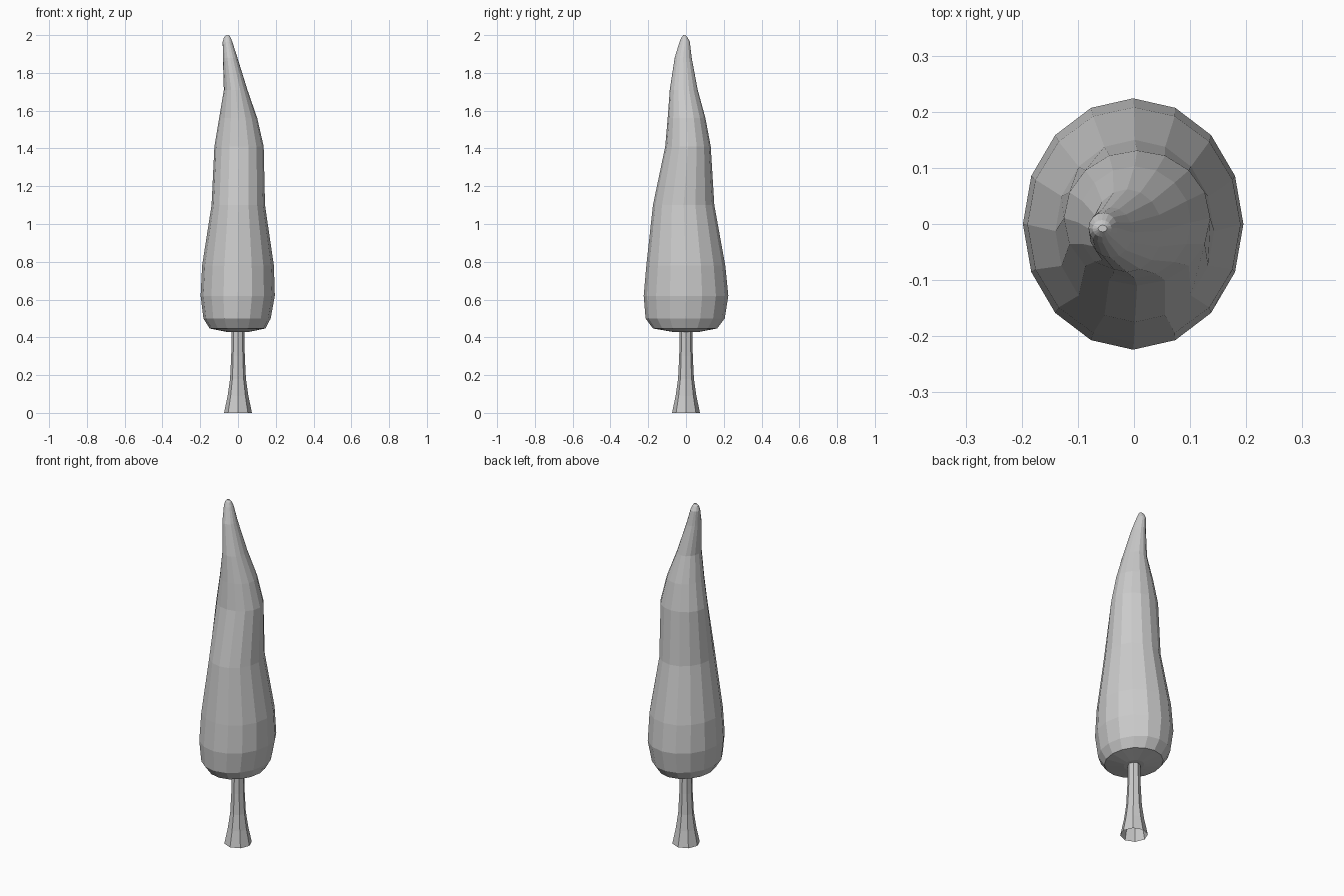
import bpy, bmesh, math


def loft(name, rings, sides, cap_bottom, cap_top):
    """Skin rings given as (z, x_min, x_max, y_min, y_max)."""
    bm = bmesh.new()
    loops = []
    for z, x0, x1, y0, y1 in rings:
        loop = []
        for i in range(sides):
            a = 2 * math.pi * i / sides
            loop.append(bm.verts.new(((x0 + x1) / 2 + (x1 - x0) / 2 * math.cos(a),
                                      (y0 + y1) / 2 + (y1 - y0) / 2 * math.sin(a), z)))
        loops.append(loop)
    for lo, hi in zip(loops, loops[1:]):
        for i in range(sides):
            j = (i + 1) % sides
            bm.faces.new((lo[i], lo[j], hi[j], hi[i]))
    if cap_bottom:
        bm.faces.new(loops[0][::-1])
    if cap_top:
        bm.faces.new(loops[-1])
    mesh = bpy.data.meshes.new(name)
    bm.to_mesh(mesh)
    bm.free()
    obj = bpy.data.objects.new(name, mesh)
    bpy.context.collection.objects.link(obj)
    return obj


# Foliage: rounded base, tall body, tip leaning to -x
loft("foliage", [
    (0.427, -0.05, 0.05, -0.06, 0.06),
    (0.447, -0.15, 0.145, -0.175, 0.165),
    (0.50, -0.183, 0.173, -0.214, 0.205),
    (0.62, -0.198, 0.195, -0.224, 0.224),
    (0.78, -0.190, 0.190, -0.210, 0.208),
    (1.10, -0.140, 0.143, -0.175, 0.150),
    (1.41, -0.125, 0.136, -0.110, 0.131),
    (1.56, -0.100, 0.102, -0.097, 0.103),
    (1.71, -0.075, 0.050, -0.086, 0.062),
    (1.88, -0.080, -0.003, -0.060, 0.030),
    (1.965, -0.081, -0.030, -0.034, 0.020),
    (1.99, -0.074, -0.040, -0.023, 0.007),
    (2.00, -0.064, -0.048, -0.014, -0.002),
], 16, True, True)

# Trunk: eight-sided, flared at the ground, open underneath
loft("trunk", [(z, -r, r, -r, r) for z, r in
               ((0.0, 0.074), (0.09, 0.055), (0.18, 0.042), (0.30, 0.036), (0.46, 0.033))],
     8, False, False)
